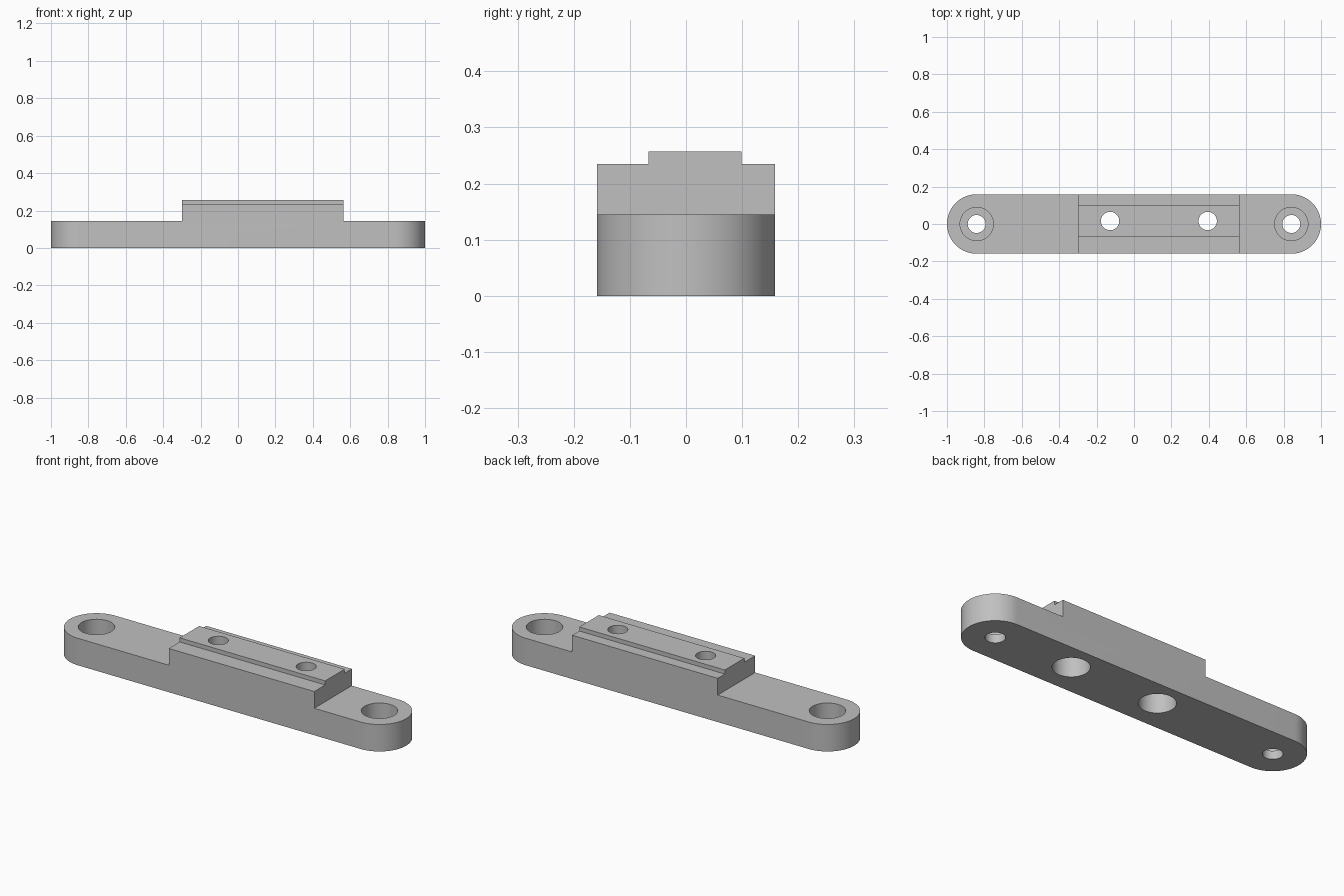
import bpy, bmesh, math
from mathutils import Matrix, Vector

if "Cube" in bpy.data.objects:
    bpy.data.objects.remove(bpy.data.objects["Cube"], do_unlink=True)

HALF_WIDTH, END_X = 0.159, 0.841
BASE_TOP, BLOCK_TOP, RAIL_TOP = 0.145, 0.235, 0.257
BLOCK_X = (-0.30, 0.565)
RAIL_Y = (-0.067, 0.099)

grey = bpy.data.materials.new("plain_grey")
grey.use_nodes = True
colour = (0.53, 0.53, 0.53, 1)
grey.diffuse_color = colour
grey.node_tree.nodes["Principled BSDF"].inputs["Base Color"].default_value = colour


def make_object(name, bm):
    bmesh.ops.recalc_face_normals(bm, faces=bm.faces)
    mesh = bpy.data.meshes.new(name)
    bm.to_mesh(mesh)
    bm.free()
    mesh.materials.append(grey)
    obj = bpy.data.objects.new(name, mesh)
    bpy.context.collection.objects.link(obj)
    return obj


def box(name, low, high):
    low, high = Vector(low), Vector(high)
    bm = bmesh.new()
    bmesh.ops.create_cube(bm, size=1, matrix=Matrix.Translation((low + high) / 2)
                          @ Matrix.Diagonal((*(high - low), 1)))
    return make_object(name, bm)


def cylinder(name, x, y, radius, z0, z1):
    bm = bmesh.new()
    bmesh.ops.create_cone(bm, cap_ends=True, segments=64, radius1=radius, radius2=radius,
                          depth=z1 - z0, matrix=Matrix.Translation((x, y, (z0 + z1) / 2)))
    return make_object(name, bm)


# Bar with rounded ends, extruded to full height
bm = bmesh.new()
outline = []
for side in (1, -1):
    for i in range(49):
        a = math.pi * (i / 48 - 0.5)
        outline.append(bm.verts.new((side * (END_X + HALF_WIDTH * math.cos(a)),
                                     side * HALF_WIDTH * math.sin(a), 0)))
face = bm.faces.new(outline)
top = bmesh.ops.extrude_face_region(bm, geom=[face])["geom"]
bmesh.ops.translate(bm, vec=(0, 0, RAIL_TOP),
                    verts=[v for v in top if isinstance(v, bmesh.types.BMVert)])
body = make_object("mounting_bar", bm)

# Steps beside the raised block and shoulders beside its rail
cutters = [
    box("right_step_cutter", (-2, -1, BASE_TOP), (BLOCK_X[0], 1, 1)),
    box("left_step_cutter", (BLOCK_X[1], -1, BASE_TOP), (2, 1, 1)),
    box("front_shoulder_cutter", (-2, -1, BLOCK_TOP), (2, RAIL_Y[0], 1)),
    box("back_shoulder_cutter", (-2, RAIL_Y[1], BLOCK_TOP), (2, 1, 1)),
]

# End holes counterbored from above, block holes counterbored from below
for x in (-END_X, END_X):
    cutters.append(cylinder("end_hole_cutter", x, 0, 0.048, -0.1, 0.4))
    cutters.append(cylinder("end_counterbore_cutter", x, 0, 0.089, 0.045, 0.4))
for x in (-0.128, 0.394):
    cutters.append(cylinder("block_hole_cutter", x, 0.016, 0.049, -0.1, 0.4))
    cutters.append(cylinder("block_counterbore_cutter", x, 0.016, 0.089, -0.1, 0.15))

bpy.ops.object.select_all(action="DESELECT")
bpy.context.view_layer.objects.active = body
body.select_set(True)
for cutter in cutters:
    mod = body.modifiers.new("cut", "BOOLEAN")
    mod.operation = "DIFFERENCE"
    mod.solver = "EXACT"
    mod.object = cutter
    bpy.ops.object.modifier_apply(modifier=mod.name)
    bpy.data.objects.remove(cutter, do_unlink=True)

bpy.ops.object.shade_smooth_by_angle(angle=math.radians(30))
